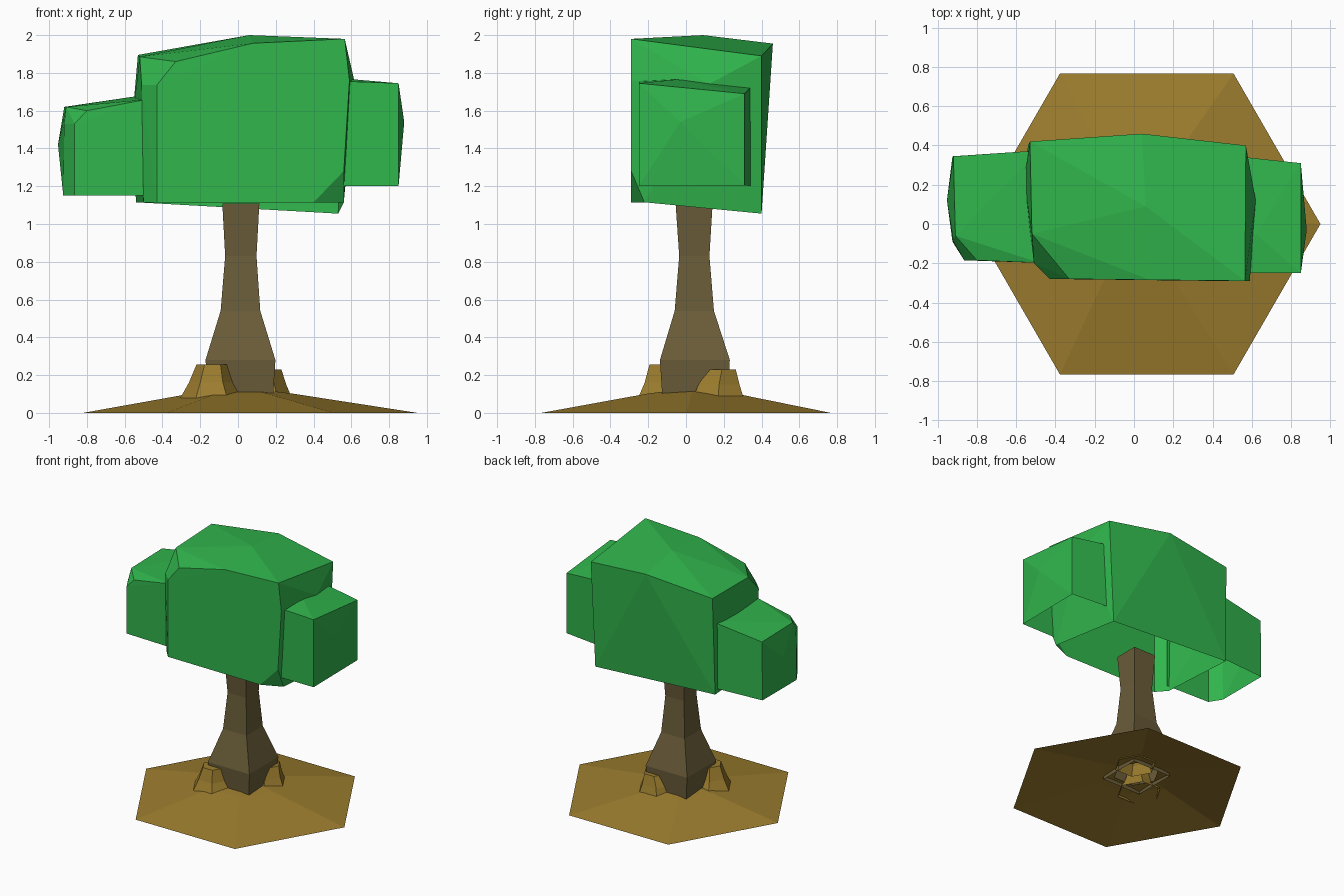
import bpy, bmesh, math
from mathutils import Vector


def material(name, rgb):
    m = bpy.data.materials.new(name)
    m.diffuse_color = (*rgb, 1)
    return m


LEAF = material("leaf green", (0.030, 0.465, 0.073))
BARK = material("bark brown", (0.145, 0.108, 0.040))
SOIL = material("soil brown", (0.335, 0.207, 0.028))


def finish(bm, name, mat):
    me = bpy.data.meshes.new(name)
    bm.to_mesh(me)
    bm.free()
    me.materials.append(mat)
    ob = bpy.data.objects.new(name, me)
    bpy.context.collection.objects.link(ob)


def loft(name, rings, mat, cap=False):
    """Skin a stack of equal-count rings, bottom to top."""
    bm = bmesh.new()
    vs = [[bm.verts.new(p) for p in r] for r in rings]
    n = len(rings[0])
    for a, b in zip(vs, vs[1:]):
        for i in range(n):
            j = (i + 1) % n
            bm.faces.new((a[i], a[j], b[j], b[i]))
    if cap:
        bm.faces.new(vs[-1])
    finish(bm, name, mat)


def ring(n, cx, cy, r, z, turn=0.0):
    return [(cx + r * math.cos(turn + math.tau * i / n),
             cy + r * math.sin(turn + math.tau * i / n), z) for i in range(n)]


def box_ring(x0, x1, y0, y1, z):
    return [(x0, y0, z), (x1, y0, z), (x1, y1, z), (x0, y1, z)]


def leaf_lump(name, points, open_dirs):
    """Convex lump of leaves, left open towards the given directions."""
    bm = bmesh.new()
    for p in points:
        bm.verts.new(p)
    res = bmesh.ops.convex_hull(bm, input=bm.verts[:])
    loose = [v for v in res["geom_interior"] if isinstance(v, bmesh.types.BMVert)]
    bmesh.ops.delete(bm, geom=loose, context='VERTS')
    bm.normal_update()
    gone = [f for f in bm.faces
            if any(f.normal.dot(Vector(d)) > 0.9 for d in open_dirs)]
    bmesh.ops.delete(bm, geom=gone, context='FACES')
    finish(bm, name, LEAF)


# Hexagonal mound, open in the middle under the trunk
loft("mound", [ring(6, 0.065, 0, 0.885, 0),
               ring(6, 0.02, 0.03, 0.27, 0.102),
               ring(6, 0.015, 0.045, 0.17, 0.115)], SOIL)

# Clumps of soil at two opposite trunk corners
loft("front_clump", [ring(6, -0.14, -0.11, 0.165, 0.08),
                     ring(6, -0.14, -0.115, 0.12, 0.16),
                     ring(6, -0.135, -0.12, 0.085, 0.255)], SOIL, True)
loft("back_clump", [ring(6, 0.13, 0.17, 0.155, 0.08),
                    ring(6, 0.13, 0.175, 0.125, 0.15),
                    ring(6, 0.145, 0.19, 0.085, 0.23)], SOIL, True)

# Square trunk with a flared foot
loft("trunk", [box_ring(-0.155, 0.185, -0.125, 0.22, 0.08),
               box_ring(-0.172, 0.198, -0.138, 0.232, 0.28),
               box_ring(-0.092, 0.118, -0.06, 0.148, 0.54),
               box_ring(-0.068, 0.098, -0.036, 0.124, 0.83),
               box_ring(-0.083, 0.113, -0.055, 0.141, 1.108)], BARK)

# Large middle lump of the crown
leaf_lump("crown_middle", [
    (-0.43, -0.28, 1.115), (-0.50, -0.20, 1.115), (-0.54, 0.40, 1.115),
    (0.53, 0.40, 1.055), (0.56, -0.22, 1.115), (0.40, -0.29, 1.115),
    (0.56, -0.29, 1.28), (0.59, -0.29, 1.76), (0.62, 0.12, 1.74),
    (0.565, -0.29, 1.98), (0.57, 0.40, 1.89), (0.04, 0.46, 1.955),
    (0.06, 0.09, 2.0), (0.08, -0.285, 1.957), (-0.33, -0.28, 1.86),
    (-0.43, -0.28, 1.735), (-0.51, -0.20, 1.735), (-0.52, -0.05, 1.885),
    (-0.53, 0.42, 1.895), (-0.56, 0.22, 1.55)], [(0, 0, -1)])

# Right side lump
leaf_lump("crown_right", [
    (0.85, -0.25, 1.745), (0.85, 0.31, 1.69), (0.88, -0.03, 1.54),
    (0.85, -0.25, 1.20), (0.85, 0.31, 1.205), (0.52, 0.345, 1.725),
    (0.52, -0.25, 1.757), (0.52, -0.25, 1.20), (0.52, 0.345, 1.20),
    (0.62, -0.05, 1.765)], [(0, 0, -1), (-1, 0, 0)])

# Left side lump
leaf_lump("crown_left", [
    (-0.92, 0.345, 1.62), (-0.91, -0.06, 1.62), (-0.80, -0.185, 1.60),
    (-0.865, -0.185, 1.53), (-0.92, -0.09, 1.53), (-0.953, 0.12, 1.42),
    (-0.925, 0.345, 1.15), (-0.865, -0.185, 1.15), (-0.925, -0.09, 1.15),
    (-0.48, -0.198, 1.66), (-0.48, 0.375, 1.685),
    (-0.48, -0.198, 1.15), (-0.48, 0.375, 1.15)], [(0, 0, -1), (1, 0, 0)])
